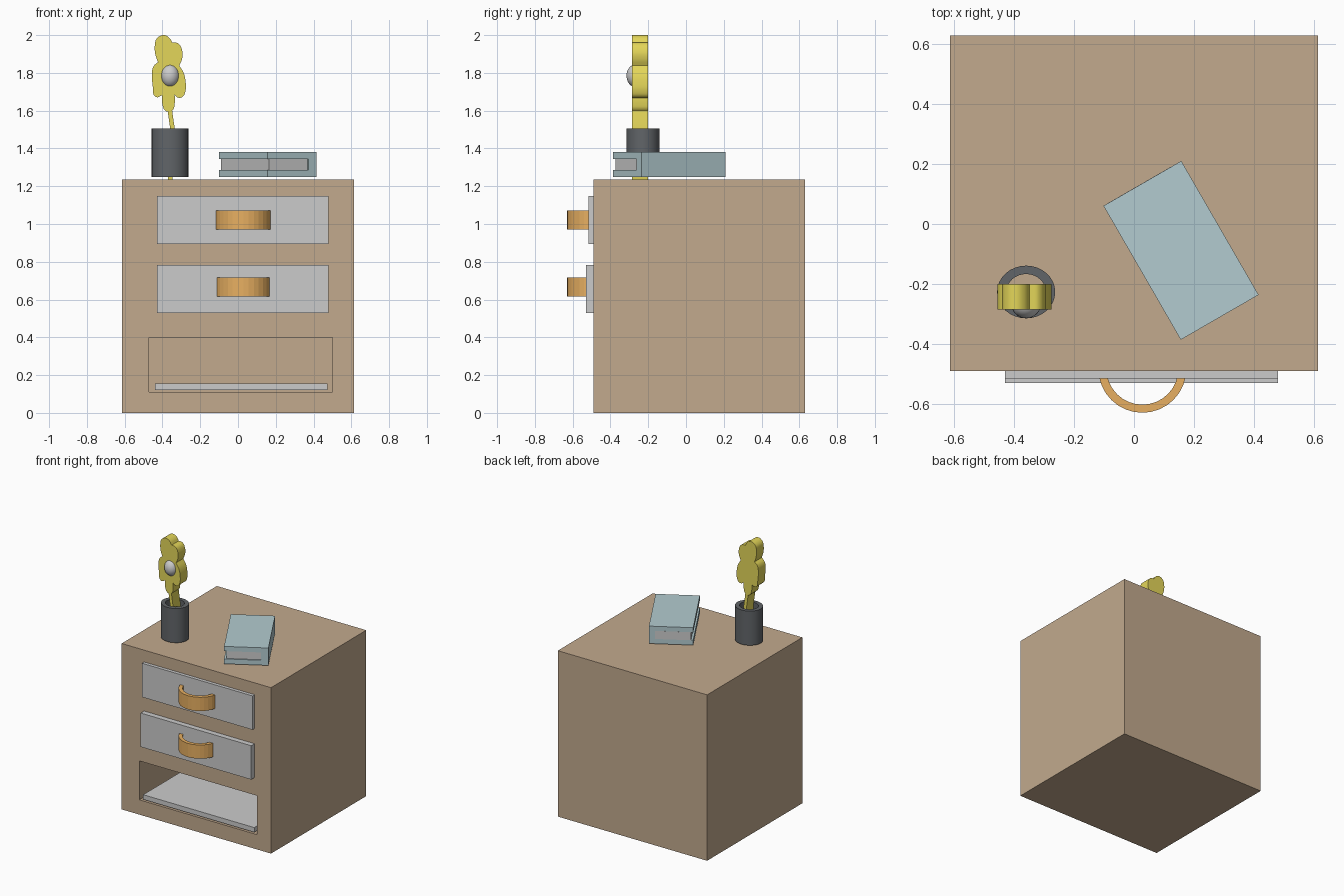
import bpy, bmesh
from math import pi, sin, cos, radians
from mathutils import Matrix, Vector

if "Cube" in bpy.data.objects:
    bpy.data.objects.remove(bpy.data.objects["Cube"])


def material(name, rgb):
    m = bpy.data.materials.new(name)
    m.diffuse_color = (*rgb, 1)
    m.use_nodes = True
    m.node_tree.nodes["Principled BSDF"].inputs["Base Color"].default_value = m.diffuse_color
    return m


WOOD = material("wood", (0.54, 0.40, 0.27))
HANDLE = material("handle_wood", (0.80, 0.43, 0.12))
YELLOW = material("flower_yellow", (0.77, 0.67, 0.10))
DARK = material("pot_dark", (0.12, 0.13, 0.14))
COVER = material("cover_blue", (0.45, 0.60, 0.63))


def add(name, bm, mat=None, smooth=False):
    bmesh.ops.recalc_face_normals(bm, faces=bm.faces[:])
    me = bpy.data.meshes.new(name)
    bm.to_mesh(me)
    bm.free()
    ob = bpy.data.objects.new(name, me)
    bpy.context.collection.objects.link(ob)
    if mat:
        me.materials.append(mat)
    if smooth:
        smooth_shade(ob)
    return ob


def select(ob):
    bpy.ops.object.select_all(action='DESELECT')
    ob.select_set(True)
    bpy.context.view_layer.objects.active = ob


def smooth_shade(ob):
    select(ob)
    bpy.ops.object.shade_smooth_by_angle(angle=radians(35))


def box(name, x, y, z, mat=None):
    """Box from (min, max) ranges."""
    bm = bmesh.new()
    bmesh.ops.create_cube(bm, size=1)
    for v in bm.verts:
        v.co = [(r[0] + r[1]) / 2 + c * (r[1] - r[0]) for r, c in zip((x, y, z), v.co)]
    return add(name, bm, mat)


def ribbon(name, inner, outer, lo, hi, mat, closed=False, upright=False, smooth=False):
    """Strip between two outlines, extruded from lo to hi."""
    bm = bmesh.new()
    rows = [[bm.verts.new((*p, h)) for p, h in ((a, lo), (b, lo), (b, hi), (a, hi))]
            for a, b in zip(inner, outer)]
    for i in range(len(rows) - (not closed)):
        r, s = rows[i], rows[(i + 1) % len(rows)]
        for k in range(4):
            bm.faces.new((r[k], r[(k + 1) % 4], s[(k + 1) % 4], s[k]))
    if not closed:
        bm.faces.new(rows[0])
        bm.faces.new(rows[-1])
    if upright:
        bm.transform(Matrix.Rotation(pi / 2, 4, 'X'))
    return add(name, bm, mat, smooth)


def arc(cx, cy, rx, ry, a0, a1, n):
    return [(cx + rx * cos(a0 + (a1 - a0) * i / n), cy + ry * sin(a0 + (a1 - a0) * i / n))
            for i in range(n + 1)]


# Cabinet with open niche
cabinet = box("cabinet", (-0.615, 0.615), (-0.49, 0.63), (0, 1.235), WOOD)
cutter = box("niche_cutter", (-0.47, 0.50), (-0.6, 0.53), (0.11, 0.40), WOOD)
cut = cabinet.modifiers.new("niche", 'BOOLEAN')
cut.operation = 'DIFFERENCE'
cut.solver = 'EXACT'
cut.object = cutter
select(cabinet)
bpy.ops.object.modifier_apply(modifier="niche")
bpy.data.objects.remove(cutter)
box("niche_shelf", (-0.44, 0.475), (-0.487, 0.50), (0.12, 0.155))

# Drawer fronts with half-ring handles
for label, z, front, hz in (("upper", 0.895, -0.515, 0.97), ("lower", 0.53, -0.53, 0.615)):
    box(label + "_drawer", (-0.43, 0.48), (front, -0.47), (z, z + 0.252))
    ribbon(label + "_handle", arc(0.028, -0.483, 0.12, 0.12, pi, 2 * pi, 16),
           arc(0.028, -0.483, 0.147, 0.147, pi, 2 * pi, 16), hz, hz + 0.102, HANDLE)

# Flower pot
ribbon("flower_pot", arc(-0.36, -0.227, 0.066, 0.06, 0, 2 * pi, 32)[:-1],
       arc(-0.36, -0.227, 0.097, 0.088, 0, 2 * pi, 32)[:-1], 1.25, 1.505, DARK,
       closed=True, smooth=True)

# Flower stem
path = [(-0.36, 1.235), (-0.352, 1.32), (-0.345, 1.42), (-0.346, 1.50), (-0.355, 1.56), (-0.366, 1.64)]
ribbon("flower_stem", [(x - 0.012, z) for x, z in path], [(x + 0.012, z) for x, z in path],
       0.20, 0.285, YELLOW, upright=True, smooth=True)

# Flower head: petal outline with sharp notches (third value 1)
outline = [(-.385, 1.60, 0), (-.402, 1.645, 0), (-.402, 1.682, 1), (-.435, 1.672, 0), (-.452, 1.74, 0),
           (-.456, 1.79, 0), (-.447, 1.835, 0), (-.424, 1.857, 1), (-.438, 1.90, 0), (-.440, 1.95, 0),
           (-.43, 1.982, 0), (-.397, 2.0, 0), (-.365, 1.987, 0), (-.348, 1.96, 1), (-.318, 1.957, 0),
           (-.296, 1.92, 0), (-.296, 1.875, 0), (-.311, 1.838, 1), (-.288, 1.80, 0), (-.277, 1.75, 0),
           (-.279, 1.70, 0), (-.293, 1.674, 0), (-.315, 1.668, 0), (-.335, 1.682, 1), (-.335, 1.64, 0),
           (-.345, 1.604, 0), (-.366, 1.595, 0)]
curve = bpy.data.curves.new("flower_petals", 'CURVE')
curve.dimensions = '2D'
curve.fill_mode = 'BOTH'
curve.extrude = 0.0425
curve.resolution_u = 4
spline = curve.splines.new('BEZIER')
spline.use_cyclic_u = True
spline.bezier_points.add(len(outline) - 1)
for bp, (x, z, sharp) in zip(spline.bezier_points, outline):
    bp.co = (x, z, 0)
    bp.handle_left_type = bp.handle_right_type = 'VECTOR' if sharp else 'AUTO'
curve.materials.append(YELLOW)
petals = bpy.data.objects.new("flower_petals", curve)
bpy.context.collection.objects.link(petals)
petals.rotation_euler.x = pi / 2
petals.location.y = -0.2425
select(petals)
bpy.ops.object.convert(target='MESH')
smooth_shade(bpy.context.object)

# Flower centre
bm = bmesh.new()
bmesh.ops.create_uvsphere(bm, u_segments=32, v_segments=16, radius=1)
bm.transform(Matrix.Translation((-0.36, -0.265, 1.785)) @ Matrix.Diagonal((0.05, 0.05, 0.061, 1)))
add("flower_centre", bm, smooth=True)

# Book, built flat then turned: C-shaped cover around a page block
bm = bmesh.new()
section = [(-.15, 1.25), (.15, 1.25), (.15, 1.38), (-.15, 1.38),
           (-.15, 1.345), (.10, 1.345), (.10, 1.287), (-.15, 1.287)]
face = bm.faces.new([bm.verts.new((x, -0.258, z)) for x, z in section])
ext = bmesh.ops.extrude_face_region(bm, geom=[face])["geom"]
bmesh.ops.translate(bm, vec=Vector((0, 0.516, 0)), verts=[e for e in ext if isinstance(e, bmesh.types.BMVert)])
cover = add("book_cover", bm, COVER)
pages = box("book_pages", (-0.135, 0.11), (-0.25, 0.2585), (1.286, 1.346))
for ob in (cover, pages):
    ob.location = (0.157, -0.088, 0)
    ob.rotation_euler.z = radians(30)
